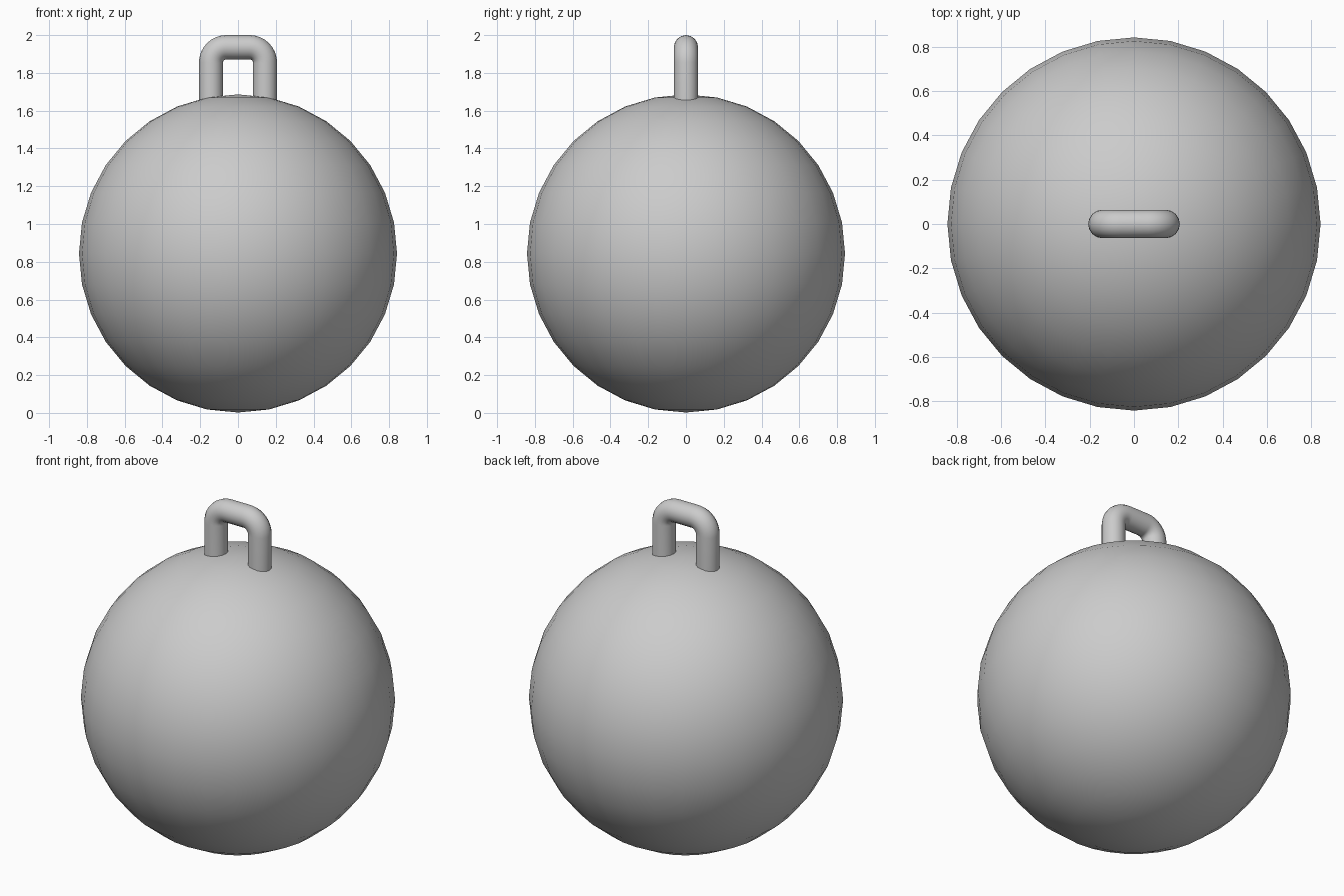
import bpy
from math import sin, cos, pi

if "Cube" in bpy.data.objects:
    bpy.data.objects.remove(bpy.data.objects["Cube"])

# Round body
R = 0.842
bpy.ops.mesh.primitive_uv_sphere_add(segments=32, ring_count=16, radius=R, location=(0, 0, R + 0.002))
body = bpy.context.object
body.name = "round_body"
bpy.ops.object.shade_smooth()

# Loop handle: round bar swept along an upside-down U path
HALF, TOP, FOOT, BAR, BEND = 0.143, 1.936, 1.6, 0.064, 0.082
STEPS = 8
corner = [(-HALF + BEND - BEND * cos(i * pi / 2 / STEPS),
           TOP - BEND + BEND * sin(i * pi / 2 / STEPS)) for i in range(STEPS + 1)]
left = [(-HALF, FOOT)] + corner
path = left + [(-x, z) for x, z in reversed(left)]

curve = bpy.data.curves.new("loop_handle", 'CURVE')
curve.dimensions = '3D'
curve.bevel_depth = BAR
curve.bevel_resolution = 6
curve.use_fill_caps = True
spline = curve.splines.new('POLY')
spline.points.add(len(path) - 1)
for p, (x, z) in zip(spline.points, path):
    p.co = (x, 0, z, 1)
handle = bpy.data.objects.new("loop_handle", curve)
bpy.context.collection.objects.link(handle)

# Turn the handle into a smooth mesh
bpy.ops.object.select_all(action='DESELECT')
handle.select_set(True)
bpy.context.view_layer.objects.active = handle
bpy.ops.object.convert(target='MESH')
bpy.ops.object.shade_smooth_by_angle()
